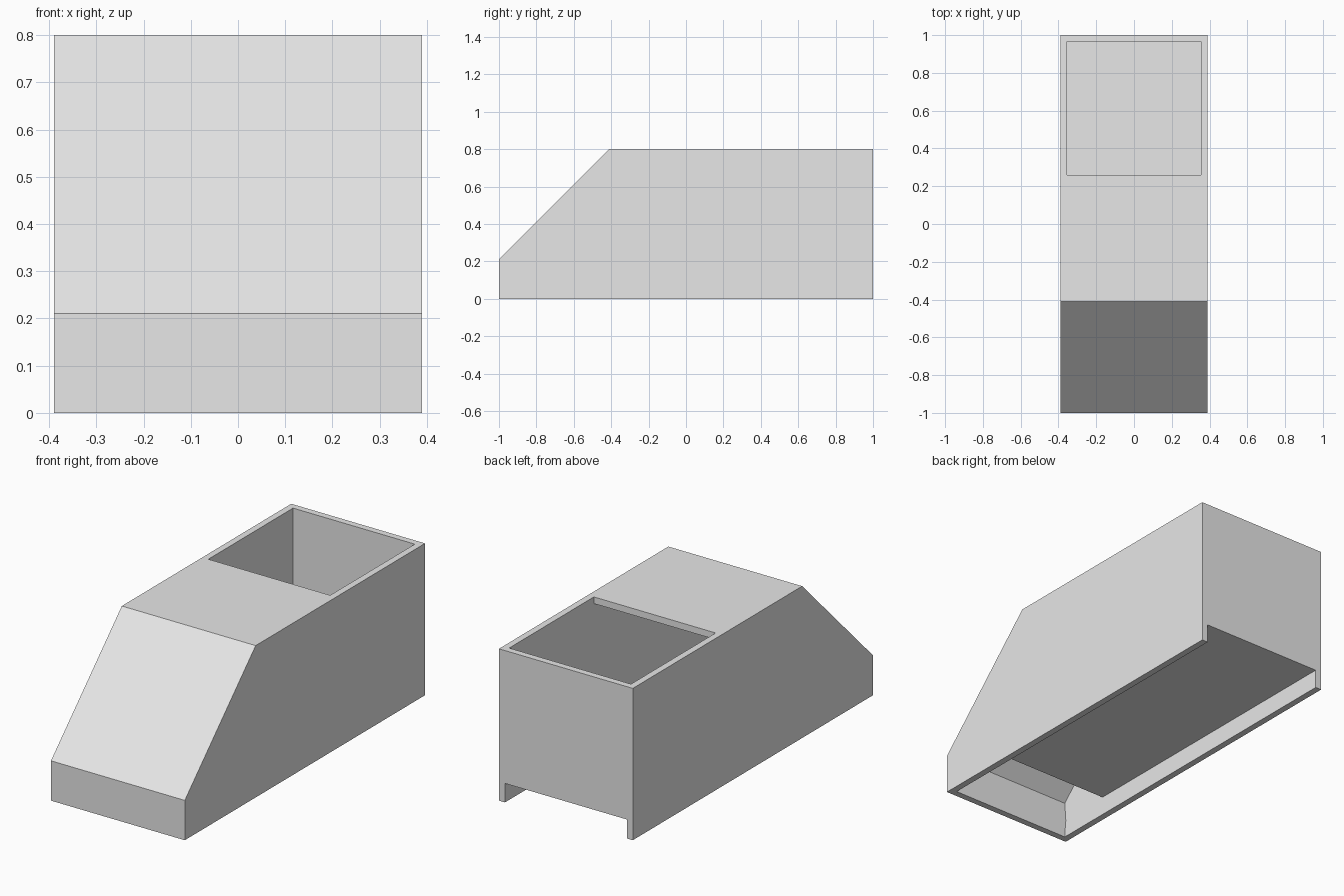
import bpy
import bmesh

default_cube = bpy.data.objects.get("Cube")
if default_cube:
    bpy.data.objects.remove(default_cube, do_unlink=True)

HALF_WIDTH = 0.39
WALL = 0.035

grey = bpy.data.materials.new("light grey")
grey.use_nodes = True
grey.diffuse_color = (0.8, 0.8, 0.8, 1)
grey.node_tree.nodes["Principled BSDF"].inputs["Base Color"].default_value = (0.8, 0.8, 0.8, 1)


def prism(name, profile, half_width):
    """Extrude a side profile of (y, z) points across the width."""
    bm = bmesh.new()
    side = bm.faces.new([bm.verts.new((-half_width, y, z)) for y, z in profile])
    swept = bmesh.ops.extrude_face_region(bm, geom=[side])["geom"]
    moved = [g for g in swept if isinstance(g, bmesh.types.BMVert)]
    bmesh.ops.translate(bm, verts=moved, vec=(2 * half_width, 0, 0))
    bmesh.ops.recalc_face_normals(bm, faces=bm.faces)
    mesh = bpy.data.meshes.new(name)
    bm.to_mesh(mesh)
    bm.free()
    mesh.materials.append(grey)
    obj = bpy.data.objects.new(name, mesh)
    bpy.context.collection.objects.link(obj)
    return obj


# Outer body with the sloping front
housing = prism("housing", [(-1, 0), (1, 0), (1, 0.8), (-0.41, 0.8), (-1, 0.21)], HALF_WIDTH)

# Hollow: open underside and rear notch, floor plate, top opening, sloped ceiling
cavity = prism("cavity_cutter", [
    (1.1, -0.1), (1.1, 0.1),                    # rear notch
    (-0.67, 0.1), (-0.67, 0.1 + WALL),          # floor plate front end
    (1 - WALL, 0.1 + WALL), (1 - WALL, 0.9),    # back wall
    (0.26, 0.9), (0.26, 0.8 - WALL),            # top opening
    (-0.395, 0.8 - WALL), (-1 + WALL, 0.195),   # ceiling and inner slope
    (-0.957, 0.09), (-1 + WALL, 0.02),          # slight ridge inside the front wall
    (-1 + WALL, -0.1),
], HALF_WIDTH - WALL)
cavity.hide_render = True

# Carve the hollow and discard the cutter
cut = housing.modifiers.new("hollow", "BOOLEAN")
cut.operation = "DIFFERENCE"
cut.solver = "EXACT"
cut.object = cavity
bpy.context.view_layer.objects.active = housing
housing.select_set(True)
bpy.ops.object.modifier_apply(modifier=cut.name)
bpy.data.objects.remove(cavity, do_unlink=True)
